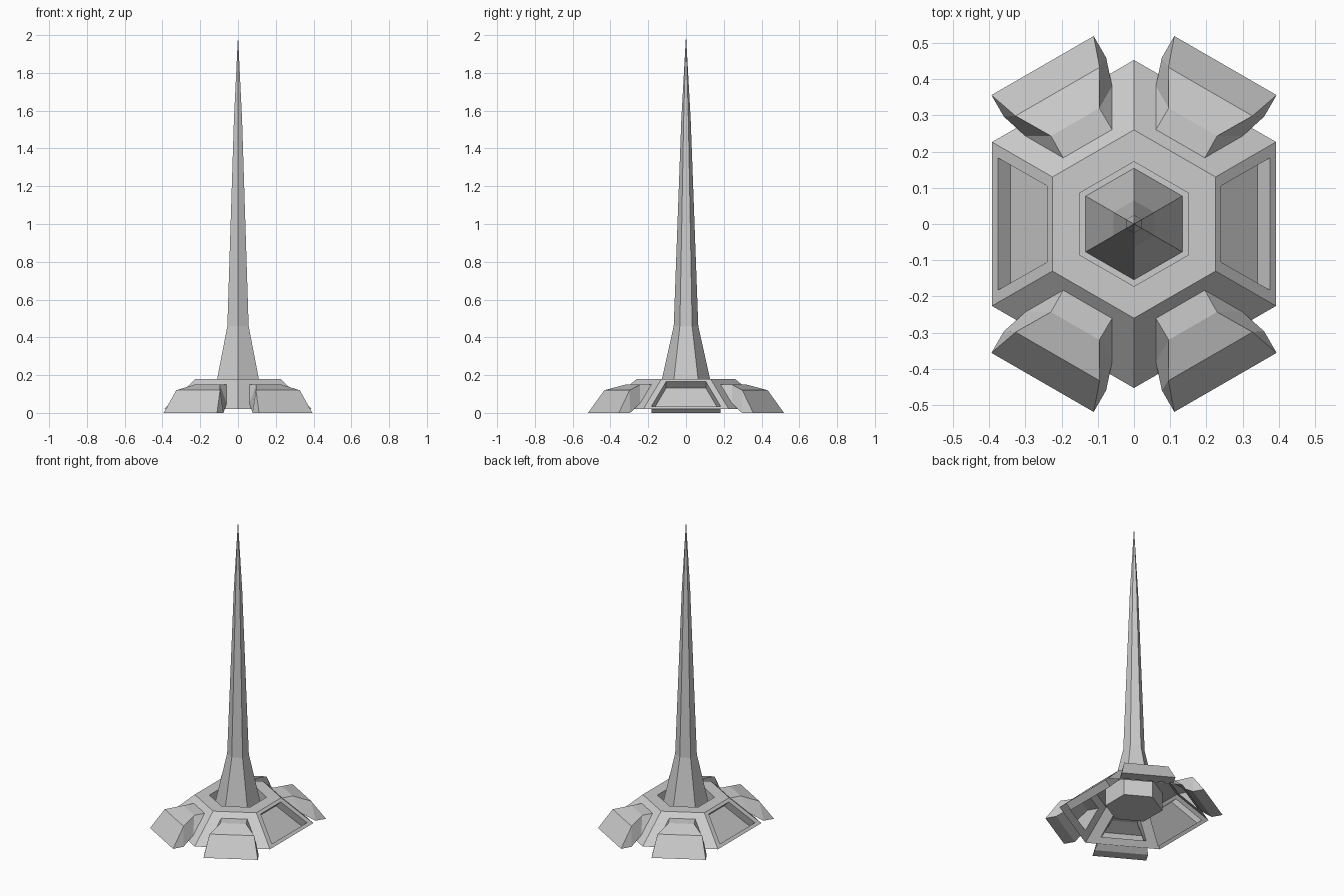
import bpy, bmesh
from math import cos, sin, radians

if "Cube" in bpy.data.objects:
    bpy.data.objects.remove(bpy.data.objects["Cube"])


def make(name, polys):
    """Mesh object from polygons given as lists of points, welded together."""
    bm = bmesh.new()
    for p in polys:
        bm.faces.new([bm.verts.new(c) for c in p])
    bmesh.ops.remove_doubles(bm, verts=bm.verts, dist=0.0005)
    bmesh.ops.recalc_face_normals(bm, faces=bm.faces)
    me = bpy.data.meshes.new(name)
    bm.to_mesh(me)
    bm.free()
    ob = bpy.data.objects.new(name, me)
    bpy.context.collection.objects.link(ob)
    return ob


def place(r, lat, z, deg):
    """Point at distance r outward and lat sideways, for a side facing deg."""
    a = radians(deg)
    return (r * cos(a) - lat * sin(a), r * sin(a) + lat * cos(a), z)


def hexagon(R, z):
    return [(R * cos(radians(30 + 60 * i)), R * sin(radians(30 + 60 * i)), z) for i in range(6)]


def strips(rings, closed=True):
    """Quads joining successive rings of points."""
    n = len(rings[0])
    return [[a[i], a[(i + 1) % n], b[(i + 1) % n], b[i]]
            for a, b in zip(rings, rings[1:]) for i in range(n if closed else n - 1)]


def trapezoid(top, bottom, deg):
    """Four corners from (r, lat, z) of the top and bottom edges."""
    (r1, l1, z1), (r0, l0, z0) = top, bottom
    return [place(r1, -l1, z1, deg), place(r1, l1, z1, deg),
            place(r0, l0, z0, deg), place(r0, -l0, z0, deg)]


# Hexagonal frame: top ring, sunken socket, six sloping bordered sides
frame = strips([hexagon(0.26, 0.18), hexagon(0.172, 0.18), hexagon(0.172, 0.06)])
frame.append(hexagon(0.172, 0.06))
for deg in range(0, 360, 60):
    outer = trapezoid((0.225, 0.13, 0.18), (0.392, 0.2265, 0.02), deg)
    if deg % 180 == 0:
        # side window with a sunken panel
        hole = trapezoid((0.24, 0.105, 0.166), (0.376, 0.183, 0.035), deg)
        panel = trapezoid((0.205, 0.105, 0.131), (0.341, 0.183, 0.0), deg)
        frame += strips([outer, hole, panel]) + [panel]
    else:
        hole = trapezoid((0.256, 0.078, 0.15), (0.36, 0.138, 0.051), deg)
        frame += strips([outer, hole])
make("base_frame", frame)

# Four hollow feet growing out of the diagonal sides
upper = [(0.256, 0.078, 0.15), (0.325, 0.077, 0.15), (0.422, 0.134, 0.12), (0.505, 0.163, 0)]
under = [(0.36, 0.138, 0.051), (0.436, 0.163, 0), (0.505, 0.163, 0)]
for k, deg in enumerate((60, 120, 240, 300)):
    polys = []
    for path in (upper, under):
        polys += strips([[place(r, -l, z, deg), place(r, l, z, deg)] for r, l, z in path], False)
    for s in (-1, 1):
        P = [place(r, s * l, z, deg) for r, l, z in upper]
        Q = [place(r, s * l, z, deg) for r, l, z in under]
        polys += [[P[0], P[1], Q[0]], [P[1], P[2], Q[1], Q[0]], [P[2], P[3], Q[1]]]
    make(f"foot_{k + 1}", polys)

# Tall tapering spire
profile = [(0.154, 0.06), (0.065, 0.46), (0.025, 1.55)]
rings = [hexagon(R, z) for R, z in profile]
tip = (0, 0, 2.0)
spire = strips(rings) + [[rings[-1][i], rings[-1][(i + 1) % 6], tip] for i in range(6)]
make("spire", spire + [rings[0]])
